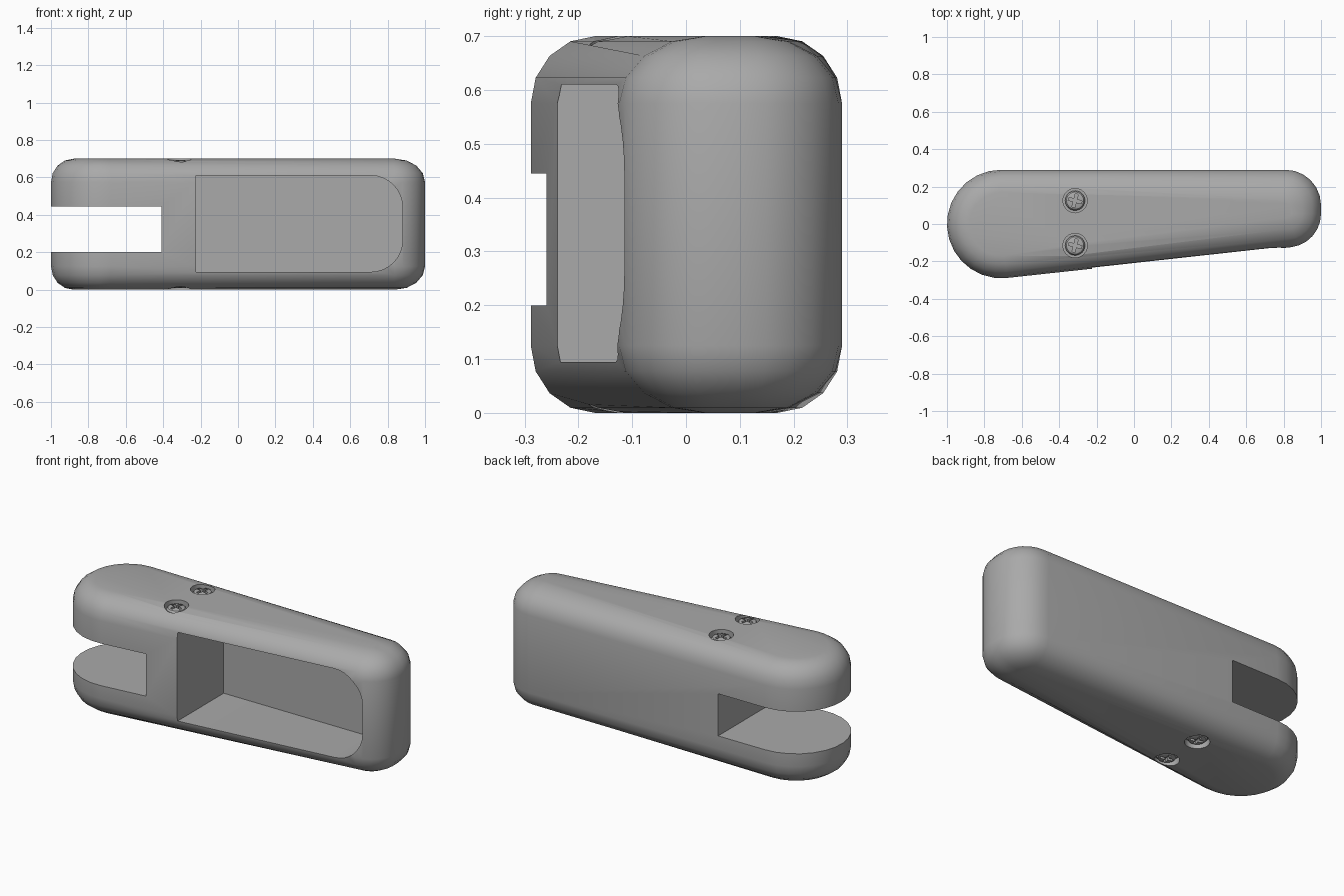
import bpy, bmesh, math
from mathutils import Matrix, Vector

if "Cube" in bpy.data.objects:
    bpy.data.objects.remove(bpy.data.objects["Cube"])

H = 0.70          # body height
grey = bpy.data.materials.new("grey plastic")
grey.diffuse_color = (0.40, 0.40, 0.40, 1)
grey.use_nodes = True
grey.node_tree.nodes["Principled BSDF"].inputs["Base Color"].default_value = grey.diffuse_color


def make_object(name, bm):
    bmesh.ops.recalc_face_normals(bm, faces=bm.faces[:])
    mesh = bpy.data.meshes.new(name)
    bm.to_mesh(mesh)
    bm.free()
    ob = bpy.data.objects.new(name, mesh)
    bpy.context.collection.objects.link(ob)
    mesh.materials.append(grey)
    return ob


def loft(name, rings):
    """Skin a stack of equal-length closed rings and cap both ends."""
    bm = bmesh.new()
    loops = [[bm.verts.new(p) for p in ring] for ring in rings]
    n = len(loops[0])
    for a, b in zip(loops, loops[1:]):
        for i in range(n):
            j = (i + 1) % n
            bm.faces.new((a[i], a[j], b[j], b[i]))
    bm.faces.new(loops[0][::-1])
    bm.faces.new(loops[-1])
    return make_object(name, bm)


def box(name, lo, hi, turn=None):
    lo, hi = Vector(lo), Vector(hi)
    bm = bmesh.new()
    bmesh.ops.create_cube(bm, size=1)
    bmesh.ops.scale(bm, vec=hi - lo, verts=bm.verts[:])
    bmesh.ops.translate(bm, vec=(lo + hi) / 2, verts=bm.verts[:])
    if turn:
        bmesh.ops.transform(bm, matrix=turn, verts=bm.verts[:])
    return make_object(name, bm)


def arc(cx, cy, r, a0, a1, steps):
    return [(cx + r * math.cos(math.radians(a0 + (a1 - a0) * i / steps)),
             cy + r * math.sin(math.radians(a0 + (a1 - a0) * i / steps)))
            for i in range(steps + 1)]


def carve(ob, cutters):
    """Subtract the cutters, then discard them."""
    bpy.context.view_layer.objects.active = ob
    for c in cutters:
        c.hide_render = True
        mod = ob.modifiers.new("cut", 'BOOLEAN')
        mod.operation, mod.solver, mod.object = 'DIFFERENCE', 'EXACT', c
        bpy.ops.object.modifier_apply(modifier=mod.name)
        bpy.data.objects.remove(c)


def smooth(ob, angle):
    bpy.ops.object.select_all(action='DESELECT')
    ob.select_set(True)
    bpy.context.view_layer.objects.active = ob
    bpy.ops.object.shade_smooth_by_angle(angle=math.radians(angle))


# Tapered body: three tangent arcs, pulled in towards the top and bottom
def body_ring(k, z):
    left, right = 0.12 * k, 0.16 * k
    pts = (arc(-0.71, 0, 0.29 - left, 90, 276, 14)
           + arc(0.82, 0.055, 0.18 - right, 276, 360, 6)
           + arc(0.81, 0.10, 0.19 - right, 0, 90, 6))
    return [(x, y, z) for x, y in pts]


profile = [(1 - math.cos(math.radians(t)), 0.125 * (1 - math.sin(math.radians(t))))
           for t in (90, 67.5, 45, 22.5, 0)]
rings = [body_ring(k, z) for k, z in profile]
rings += [body_ring(k, H - z) for k, z in reversed(profile)]
body = loft("body", rings)

# Slot through the wide end, and the front pocket with rounded far corners
slot = box("slot_cutter", (-1.2, -0.5, 0.20), (-0.41, 0.5, 0.445))
outline = ([(-0.225, 0.61), (-0.225, 0.095)]
           + arc(0.71, 0.265, 0.17, -90, 0, 8) + arc(0.71, 0.44, 0.17, 0, 90, 8))
pocket = loft("pocket_cutter", [[(x, y, z) for x, z in outline] for y in (-0.5, 0.19)])

# Screw places on the top and the bottom
places = [(-0.315, y, side) for y in (0.125, -0.115) for side in (1, -1)]


def disc_ring(x, y, side, r, z):
    """Circle at height z above (side 1) or mirrored below (side -1)."""
    return [(px, py, H / 2 + side * (z - H / 2)) for px, py in arc(x, y, r, 0, 345, 23)]


holes = [loft("screw_hole_cutter", [disc_ring(x, y, s, 0.065, z) for z in (0.665, 0.8)])
         for x, y, s in places]
carve(body, [slot, pocket] + holes)
smooth(body, 30)

# Domed screw heads with a cross recess
for x, y, s in places:
    head = loft("screw_head", [disc_ring(x, y, s, r, z) for r, z in
                               ((0.053, 0.655), (0.053, 0.677), (0.046, 0.687), (0.03, 0.692))])
    cutters = []
    for a in (-15, 75):
        turn = Matrix.Translation((x, y, H / 2 + s * (0.69 - H / 2))) @ Matrix.Rotation(math.radians(a), 4, 'Z')
        cutters.append(box("cross_cutter", (-0.036, -0.008, -0.017), (0.036, 0.008, 0.017), turn))
    carve(head, cutters)
    smooth(head, 30)
